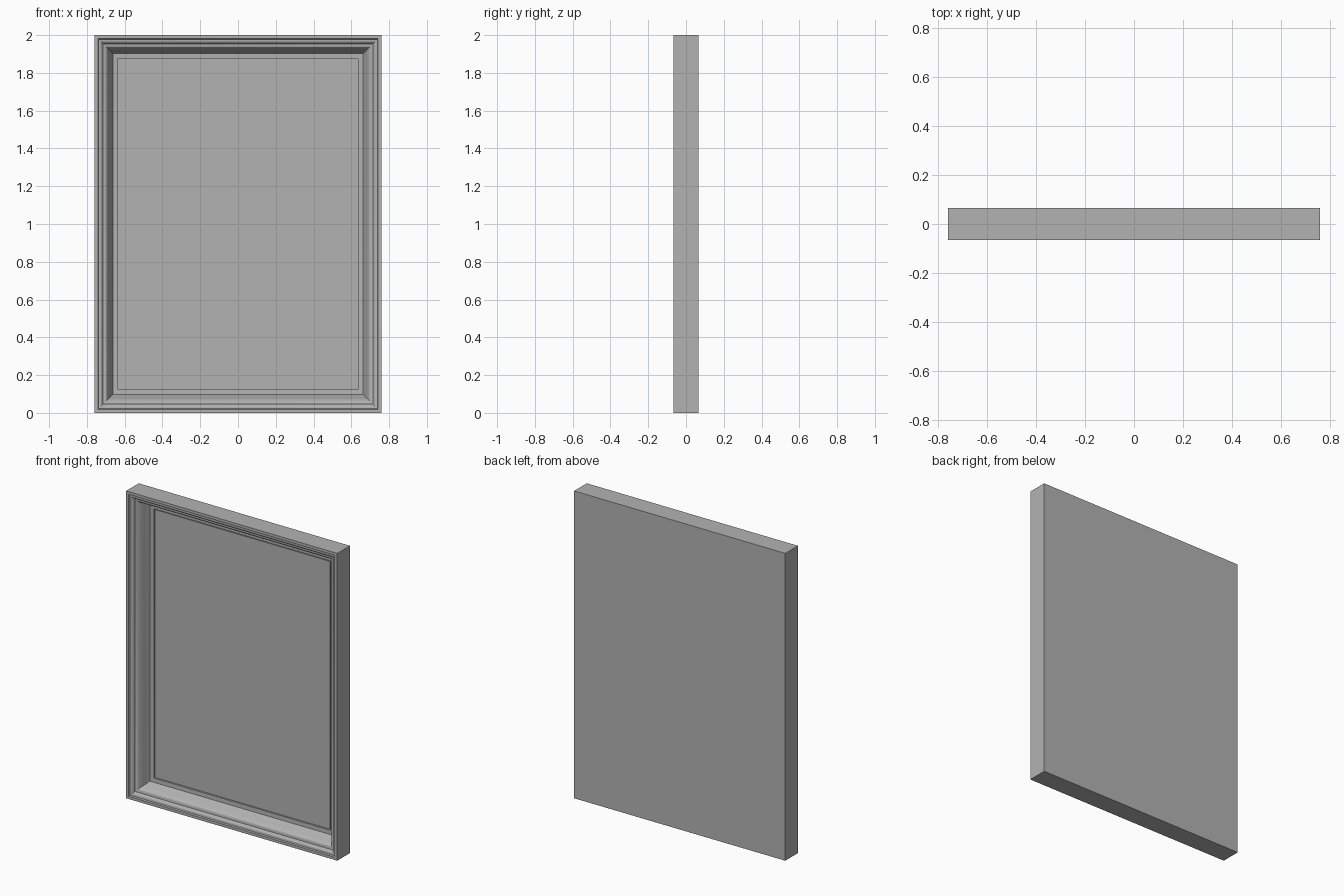
import bpy
import bmesh

cube = bpy.data.objects.get("Cube")
if cube:
    bpy.data.objects.remove(cube, do_unlink=True)

HALF_W, HEIGHT, FRONT, BACK = 0.76, 2.0, -0.065, 0.065

grey = bpy.data.materials.new("plain grey")
grey.use_nodes = True
colour = (0.45, 0.45, 0.45, 1)
grey.diffuse_color = colour
grey.node_tree.nodes["Principled BSDF"].inputs["Base Color"].default_value = colour


def swept_rectangle(name, profile):
    """Mitred rectangle rings from (inset, depth) pairs, capped at both ends."""
    bm = bmesh.new()
    rings = []
    for inset, depth in profile:
        x, low, high = HALF_W - inset, inset, HEIGHT - inset
        corners = [(-x, low), (x, low), (x, high), (-x, high)]
        rings.append([bm.verts.new((cx, FRONT + depth, cz)) for cx, cz in corners])
    for a, b in zip(rings, rings[1:]):
        for i in range(4):
            j = (i + 1) % 4
            bm.faces.new((a[i], a[j], b[j], b[i]))
    bm.faces.new(rings[0])
    bm.faces.new(rings[-1])
    bmesh.ops.recalc_face_normals(bm, faces=bm.faces)
    mesh = bpy.data.meshes.new(name)
    bm.to_mesh(mesh)
    bm.free()
    mesh.materials.append(grey)
    obj = bpy.data.objects.new(name, mesh)
    bpy.context.collection.objects.link(obj)
    return obj


# Moulded frame: back, outer lip, small steps, deep cove, flat rebate, groove
frame = swept_rectangle("moulded_frame", [
    (0, BACK - FRONT), (0, 0), (0.018, 0),
    (0.022, 0.008), (0.034, 0.010), (0.042, 0.016), (0.046, 0.026),
    (0.056, 0.028), (0.064, 0.032), (0.070, 0.040),
    (0.076, 0.052), (0.082, 0.070), (0.089, 0.088), (0.097, 0.105),
    (0.124, 0.107), (0.124, 0.118),
])

# Picture panel seated in the rebate, with a thin groove around it
panel = swept_rectangle("inner_panel", [(0.130, 0.121), (0.130, 0.112)])

bpy.ops.object.select_all(action="DESELECT")
frame.select_set(True)
bpy.context.view_layer.objects.active = frame
bpy.ops.object.shade_smooth_by_angle(angle=0.45)
